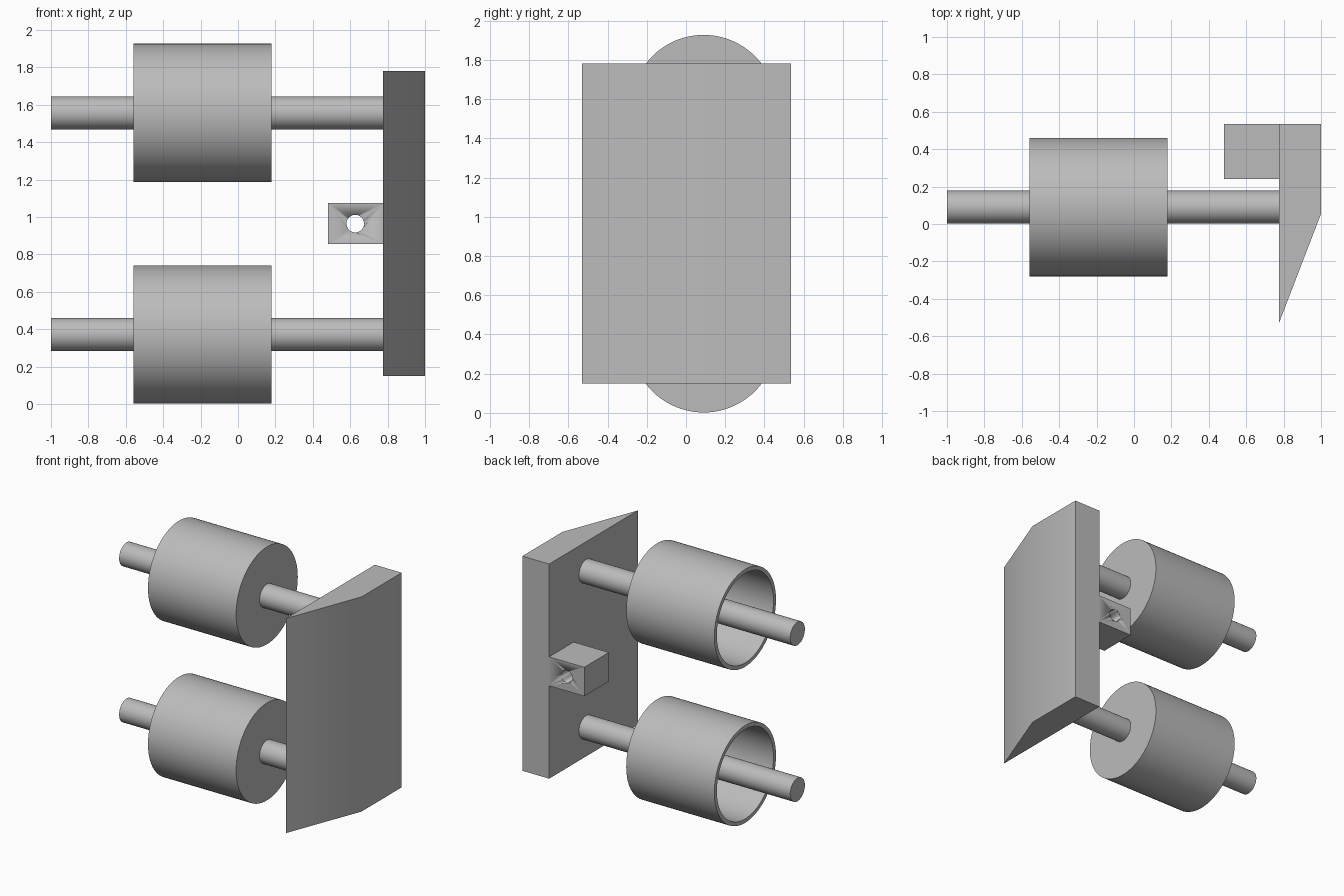
import bpy, bmesh, math
from mathutils import Matrix

if "Cube" in bpy.data.objects:
    bpy.data.objects.remove(bpy.data.objects["Cube"], do_unlink=True)

grey = bpy.data.materials.new("light grey")
grey.use_nodes = True
color = (0.5, 0.5, 0.5, 1)
grey.diffuse_color = color
grey.node_tree.nodes["Principled BSDF"].inputs["Base Color"].default_value = color

AXIS_Y = 0.09
SEGMENTS = 96


def finish(name, bm):
    """Turn a bmesh into a shaded object."""
    bmesh.ops.recalc_face_normals(bm, faces=bm.faces[:])
    mesh = bpy.data.meshes.new(name)
    bm.to_mesh(mesh)
    bm.free()
    mesh.materials.append(grey)
    obj = bpy.data.objects.new(name, mesh)
    bpy.context.collection.objects.link(obj)
    bpy.ops.object.select_all(action="DESELECT")
    obj.select_set(True)
    bpy.context.view_layer.objects.active = obj
    bpy.ops.object.shade_smooth_by_angle(angle=math.radians(30))
    return obj


def lathe_x(name, profile, z):
    """Spin an (x, radius) profile about a horizontal axis."""
    bm = bmesh.new()
    verts = [bm.verts.new((x, AXIS_Y, z + r)) for x, r in profile]
    edges = [bm.edges.new(pair) for pair in zip(verts, verts[1:])]
    bmesh.ops.spin(bm, geom=verts + edges, cent=(0, AXIS_Y, z), axis=(1, 0, 0),
                   angle=math.tau, steps=SEGMENTS, use_duplicate=False)
    bmesh.ops.remove_doubles(bm, verts=bm.verts[:], dist=0.0001)
    return finish(name, bm)


def prism(name, outline, direction):
    """Extrude a planar outline along a direction."""
    bm = bmesh.new()
    face = bm.faces.new([bm.verts.new(p) for p in outline])
    result = bmesh.ops.extrude_face_region(bm, geom=[face], use_keep_orig=True)
    moved = [g for g in result["geom"] if isinstance(g, bmesh.types.BMVert)]
    bmesh.ops.translate(bm, verts=moved, vec=direction)
    return finish(name, bm)


# Two cup-shaped rollers, open on the right end, each on a through shaft
for label, z in (("lower", 0.372), ("upper", 1.557)):
    lathe_x(label + "_roller",
            [(0.18, 0), (0.18, 0.37), (-0.56, 0.37), (-0.56, 0.34), (0.15, 0.34), (0.15, 0)], z)
    lathe_x(label + "_shaft", [(-1, 0), (-1, 0.088), (0.78, 0.088), (0.78, 0)], z)

# Side plate with a slanted front edge
plate = [(0.775, -0.53), (1, 0.055), (1, 0.535), (0.775, 0.535)]
prism("side_plate", [(x, y, 0.15) for x, y in plate], (0, 0, 1.63))

# Mounting lug with a round through hole
lug = prism("mounting_lug",
            [(x, 0.24, z) for x, z in ((0.48, 0.855), (0.78, 0.855), (0.78, 1.075), (0.48, 1.075))],
            (0, 0.295, 0))
bm = bmesh.new()
bmesh.ops.create_cone(bm, cap_ends=True, segments=48, radius1=0.047, radius2=0.047, depth=0.6,
                      matrix=Matrix.Translation((0.627, 0.39, 0.965))
                      @ Matrix.Rotation(math.pi / 2, 4, "X"))
cutter = finish("hole_cutter", bm)
cutter.hide_render = True
cutter.hide_set(True)
cut = lug.modifiers.new("hole", "BOOLEAN")
cut.operation = "DIFFERENCE"
cut.object = cutter
cut.solver = "EXACT"
